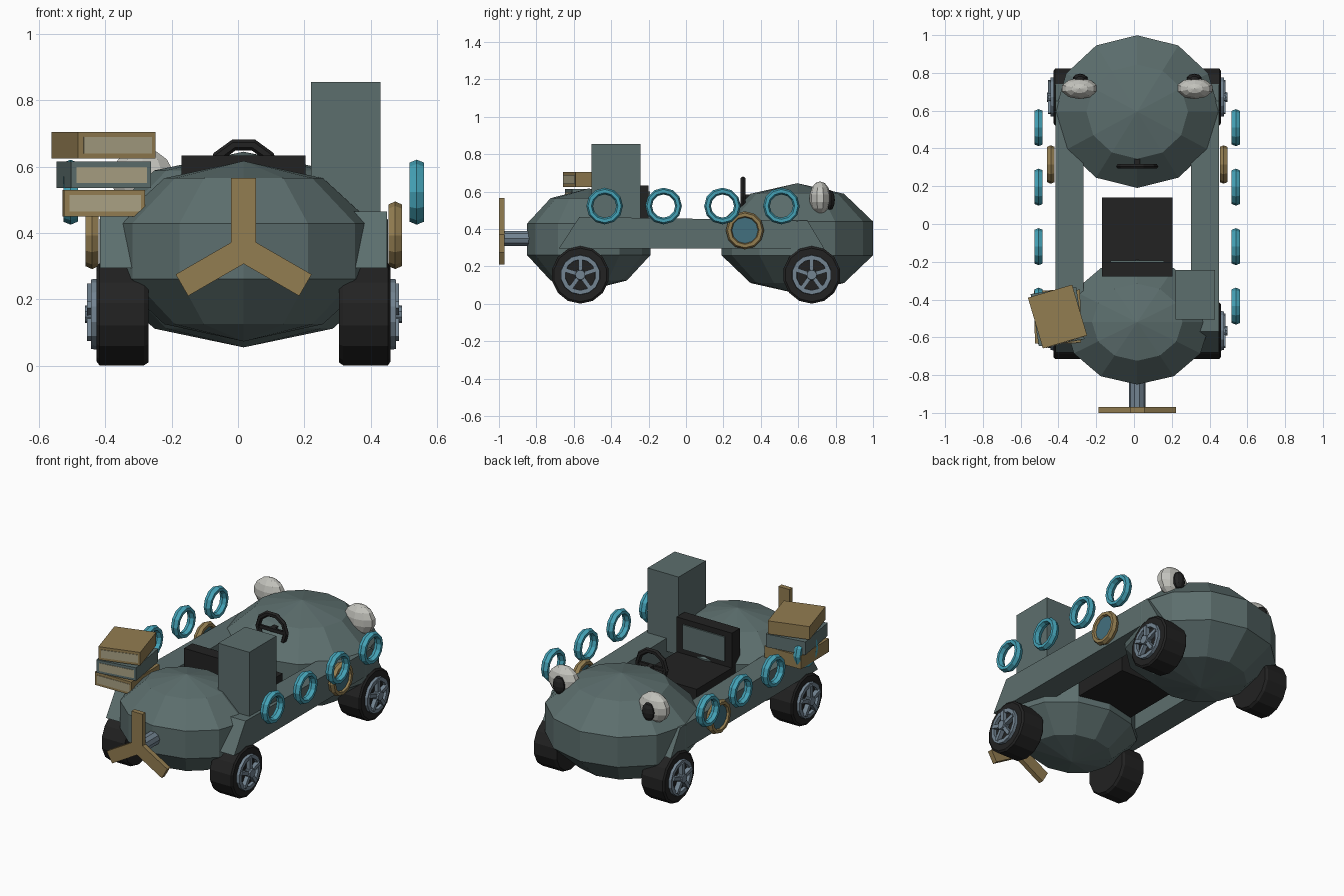
import bpy, bmesh, math
from mathutils import Matrix, Vector

if "Cube" in bpy.data.objects:
    bpy.data.objects.remove(bpy.data.objects["Cube"])

CX = 0.017  # body centre line


def material(name, rgb):
    m = bpy.data.materials.new(name)
    m.diffuse_color = (*rgb, 1)
    m.use_nodes = True
    m.node_tree.nodes["Principled BSDF"].inputs["Base Color"].default_value = m.diffuse_color
    return m


BODY = material("slate green", (0.108, 0.158, 0.155))
BLACK = material("soft black", (0.016, 0.016, 0.016))
BROWN = material("ochre brown", (0.29, 0.205, 0.082))
CYAN = material("cyan", (0.058, 0.36, 0.47))
STEEL = material("blue grey", (0.17, 0.23, 0.285))
WHITE = material("off white", (0.55, 0.55, 0.51))
PAPER = material("paper", (0.40, 0.36, 0.23))
GLASS = material("dark glass", (0.055, 0.16, 0.21))


def finish(bm, name, mat, matrix=None):
    if matrix is not None:
        bm.transform(matrix)
    bmesh.ops.recalc_face_normals(bm, faces=bm.faces[:])
    me = bpy.data.meshes.new(name)
    bm.to_mesh(me)
    bm.free()
    me.materials.append(mat)
    ob = bpy.data.objects.new(name, me)
    bpy.context.collection.objects.link(ob)
    return ob


def box(name, mat, lo, hi, pre=None):
    lo, hi = Vector(lo), Vector(hi)
    bm = bmesh.new()
    bmesh.ops.create_cube(bm, size=1)
    m = Matrix.Translation((lo + hi) / 2) @ Matrix.Diagonal((*(hi - lo), 1))
    return finish(bm, name, mat, pre @ m if pre is not None else m)


def ellipsoid(name, mat, loc, radii, seg=12, rings=5):
    bm = bmesh.new()
    bmesh.ops.create_uvsphere(bm, u_segments=seg, v_segments=rings, radius=1)
    return finish(bm, name, mat, Matrix.Translation(loc) @ Matrix.Diagonal((*radii, 1)))


def lathe(name, mat, loc, profile, axis="X", seg=12, closed=True):
    """Revolve (radius, along-axis) points around an axis."""
    bm = bmesh.new()
    rows = []
    for i in range(seg):
        a = 2 * math.pi * i / seg
        rows.append([bm.verts.new((r * math.cos(a), r * math.sin(a), h)) for r, h in profile])
    n = len(profile)
    for i in range(seg):
        p, q = rows[i], rows[(i + 1) % seg]
        for j in range(n if closed else n - 1):
            k = (j + 1) % n
            bm.faces.new((p[j], q[j], q[k], p[k]))
    if not closed:
        bm.faces.new([r[0] for r in rows])
        bm.faces.new([r[-1] for r in rows])
    rot = Matrix.Rotation(math.pi / 2, 4, "Y" if axis == "X" else "X")
    return finish(bm, name, mat, Matrix.Translation(loc) @ rot)


def ring(name, mat, loc, major, radial, axial, axis="X", seg=12, sides=6):
    prof = [(major + radial * math.cos(2 * math.pi * i / sides),
             axial * math.sin(2 * math.pi * (i + 0.0) / sides) * 1.1) for i in range(sides)]
    return lathe(name, mat, loc, prof, axis, seg)


# Domed hulls, front and rear
ellipsoid("front_hull", BODY, (CX, 0.595, 0.35), (0.457, 0.425, 0.295))
ellipsoid("rear_hull", BODY, (CX, -0.52, 0.345), (0.407, 0.347, 0.272))

for s, side in ((-1, "left"), (1, "right")):
    # Side rail with slanted ends
    bm = bmesh.new()
    prof = [(-0.68, 0.295), (0.74, 0.295), (0.65, 0.445), (-0.57, 0.465)]
    a = [bm.verts.new((CX + s * 0.285, y, z)) for y, z in prof]
    b = [bm.verts.new((CX + s * 0.433, y, z)) for y, z in prof]
    bm.faces.new(a)
    bm.faces.new(b)
    for i in range(4):
        j = (i + 1) % 4
        bm.faces.new((a[i], a[j], b[j], b[i]))
    finish(bm, side + "_rail", BODY)

    # Wheels: tyre, rim and five spokes
    for y, end in ((-0.565, "rear"), (0.672, "front")):
        tag = f"{end}_{side}_"
        z = 0.155
        tyre = [(0.145, 0.287), (0.154, 0.3), (0.154, 0.435), (0.143, 0.443)]
        lathe(tag + "tyre", BLACK, (CX, y, z), [(r, s * h) for r, h in tyre], seg=14, closed=False)
        rim = [(0.108, 0.43), (0.105, 0.46), (0.082, 0.46), (0.08, 0.43)]
        lathe(tag + "rim", STEEL, (CX, y, z), [(r, s * h) for r, h in rim], seg=14)
        hub = [(0.032, 0.43), (0.026, 0.478)]
        lathe(tag + "hub", STEEL, (CX, y, z), [(r, s * h) for r, h in hub], seg=10, closed=False)
        for k in range(5):
            m = Matrix.Translation((CX + s * 0.456, y, z)) @ Matrix.Rotation(k * 2 * math.pi / 5, 4, "X")
            box(tag + "spoke", STEEL, (-0.016, -0.011, 0.01), (0.012, 0.011, 0.092), m)

    # Floating life rings
    for y in (-0.435, -0.12, 0.195, 0.51):
        ring(side + "_life_ring", CYAN, (CX + s * 0.522, y, 0.523), 0.08, 0.018, 0.023)

    # Porthole with glass
    px = CX + s * 0.457
    ring(side + "_porthole_frame", BROWN, (px, 0.315, 0.393), 0.084, 0.018, 0.021)
    lathe(side + "_porthole_glass", GLASS, (px, 0.315, 0.393),
          [(0.07, -0.008), (0.07, 0.008)], closed=False)

    # Eye lamp and pupil
    ellipsoid(side + "_eye", WHITE, (CX + s * 0.305, 0.717, 0.565), (0.1, 0.057, 0.09), 10, 7)
    ellipsoid(side + "_pupil", BLACK, (CX + s * 0.302, 0.768, 0.555), (0.04, 0.028, 0.055), 10, 6)

# Seat, backrest and padded panel
box("seat_base", BLACK, (CX - 0.187, -0.28, 0.30), (CX + 0.187, 0.14, 0.42))
box("seat_back", BLACK, (CX - 0.187, -0.278, 0.30), (CX + 0.187, -0.2, 0.633))
box("seat_panel", BODY, (CX - 0.142, -0.2, 0.45), (CX + 0.142, -0.192, 0.6))

# Steering wheel with crossbar and column
ring("steering_wheel", BLACK, (CX, 0.305, 0.575), 0.095, 0.017, 0.013, "Y", 10)
box("steering_crossbar", BLACK, (CX - 0.09, 0.298, 0.565), (CX + 0.09, 0.312, 0.585))
box("steering_column", BLACK, (CX - 0.015, 0.305, 0.56), (CX + 0.015, 0.45, 0.585))

# Tall chimney box
box("chimney_box", BODY, (0.22, -0.505, 0.38), (0.43, -0.243, 0.855))

# Propeller and shaft
lathe("propeller_shaft", STEEL, (CX, 0, 0.35), [(0.043, 0.98), (0.043, 0.80)], "Y", 10, False)
bm = bmesh.new()
w = 0.0375
outline = []
for k in range(3):
    rot = Matrix.Rotation(k * 2 * math.pi / 3, 3, "Y")
    for x, z in ((-w, w / math.sqrt(3)), (-w, 0.215), (w, 0.215)):
        outline.append(rot @ Vector((x, 0, z)))
base = bm.faces.new([bm.verts.new(v) for v in outline])
ext = bmesh.ops.extrude_face_region(bm, geom=[base])
moved = [v for v in ext["geom"] if isinstance(v, bmesh.types.BMVert)]
bmesh.ops.translate(bm, verts=moved, vec=(0, 0.03, 0))
finish(bm, "propeller_blades", BROWN, Matrix.Translation((CX, -1.0, 0.35)))

# Stack of twisted books with paper edges
for i, (mat, z, deg) in enumerate(((BROWN, 0.45, 1), (BODY, 0.535, 9), (BROWN, 0.625, 16.5))):
    m = Matrix.Translation((-0.405, -0.49, z)) @ Matrix.Rotation(math.radians(deg), 4, "Z")
    box(f"book_cover_{i + 1}", mat, (-0.122, -0.14, 0), (0.122, 0.14, 0.08), m)
    box(f"book_pages_{i + 1}", PAPER, (-0.105, -0.143, 0.015), (0.11, -0.138, 0.064), m)
